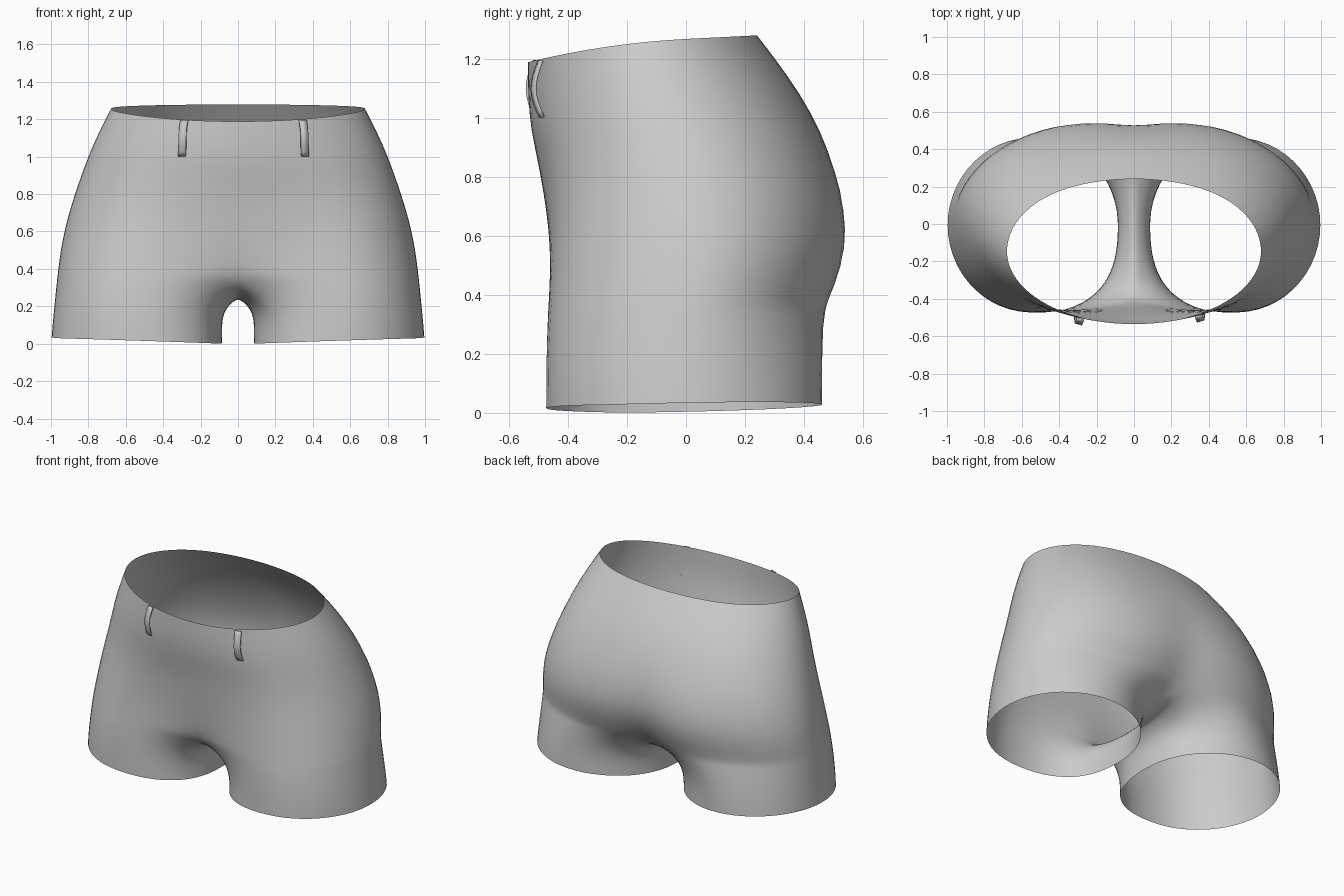
import bpy
import bmesh
from math import sin, cos, pi, radians

cube = bpy.data.objects.get("Cube")
if cube:
    bpy.data.objects.remove(cube)

OUTER, INNER = 20, 10       # columns around the hip, columns under the crotch
LEG_ROWS = 7
SPREAD = radians(45)        # how far the hip columns wrap onto the inner thigh


def make_material(name, color):
    mat = bpy.data.materials.new(name)
    mat.use_nodes = True
    mat.diffuse_color = color
    mat.node_tree.nodes["Principled BSDF"].inputs["Base Color"].default_value = color
    return mat


def make_object(name, bm, mat):
    mesh = bpy.data.meshes.new(name)
    bm.to_mesh(mesh)
    bm.free()
    obj = bpy.data.objects.new(name, mesh)
    bpy.context.collection.objects.link(obj)
    mesh.materials.append(mat)
    for poly in mesh.polygons:
        poly.use_smooth = True
    return obj


fabric = make_material("grey fabric", (0.6, 0.6, 0.6, 1))

# Hip rows: height, half width, then y, leg blend and centre dent for front and back
HIP = [
    (1.267, .682, (-.537, 0, 0), (.242, .14, 0)),
    (1.13, .75, (-.537, .1, 0), (.347, .2, 0)),
    (1.0, .805, (-.527, .2, 0), (.43, .25, 0)),
    (.88, .848, (-.504, .35, 0), (.493, .24, .02)),
    (.75, .892, (-.487, .5, .01), (.547, .2, .05)),
    (.62, .928, (-.474, .7, .02), (.574, .16, .09)),
    (.5, .952, (-.469, .85, .05), (.567, .16, .13)),
    (.37, .968, (-.471, .95, .11), (.515, .25, .2)),
]


def leg_angle(t):
    return -SPREAD + t * (pi + 2 * SPREAD) / pi


def hip_point(row, t):
    z, w, front, back = row
    is_back = t > pi / 2
    edge, blend, dent = back if is_back else front
    a = leg_angle(pi - t if is_back else t)
    lobe = (1 - blend) * abs(cos(t)) + blend * cos(max(a, 0))
    lobe -= dent * (1 - cos(min(a, 0))) / (1 - cos(SPREAD))
    mid = (front[0] + back[0]) / 2
    y = mid + (edge - mid) * lobe
    # the waistline dips toward the front
    rise = max(0, (z - .7) / .566)
    z += rise * (.05 * y - .18 * min(y, 0) ** 2)
    return (w * sin(t), y, z)


def hem_point(a):
    s, c = sin(a), cos(a)
    if s < 0 < c:           # fuller inner front of the thigh
        s, c = -(-s) ** .8, c ** .8
    x, y = .5425 + .458 * s, -.006 - .472 * c
    z = .033 * (x - .085) + .02 * (y + .2) + .025 * max(0, -y - .2)
    return (x, y, max(0, z))


# Half of the shorts: hip rows, then a leg tube that shares the crotch seam
bm = bmesh.new()
angles = [pi * j / OUTER for j in range(OUTER + 1)]
rows = [[bm.verts.new(hip_point(r, t)) for t in angles] for r in HIP]
for up, low in zip(rows, rows[1:]):
    for j in range(OUTER):
        bm.faces.new((up[j], low[j], low[j + 1], up[j + 1]))

# Crotch seam from back to front
back, front = rows[-1][-1].co, rows[-1][0].co
seam_angles = [pi * k / INNER for k in range(1, INNER)]
seam = []
for u in seam_angles:
    y = (back.y + front.y) / 2 + (back.y - front.y) / 2 * cos(u)
    seam.append(bm.verts.new((0, y, .37 - .13 * sin(u) ** .8)))

# Leg rows ease from the hip outline into the hem
ring = rows[-1] + seam
top = [v.co.copy() for v in ring]
hem = [hem_point(leg_angle(t)) for t in angles]
hem += [hem_point(pi + SPREAD + (pi - 2 * SPREAD) * u / pi) for u in seam_angles]
ease = [1.1 + 2.1 * abs(cos(t)) ** (6 if t > pi / 2 else 2) for t in angles]
ease += [3.2 + 1.8 * sin(u) for u in seam_angles]
for i in range(1, LEG_ROWS + 1):
    s = (i / LEG_ROWS) ** 1.3
    new = []
    for p, q, e in zip(top, hem, ease):
        f = 1 - (1 - s) ** e
        new.append(bm.verts.new((p.x + (q[0] - p.x) * f, p.y + (q[1] - p.y) * f,
                                 p.z + (q[2] - p.z) * s)))
    for j in range(len(ring)):
        n = (j + 1) % len(ring)
        bm.faces.new((ring[j], new[j], new[n], ring[n]))
    ring = new

shorts = make_object("shorts", bm, fabric)
mirror = shorts.modifiers.new("Mirror", 'MIRROR')
mirror.use_clip = True
subsurf = shorts.modifiers.new("Smooth", 'SUBSURF')
subsurf.levels = subsurf.render_levels = 1


# Belt loops: bowed strips standing just off the front of the waist
def belt_loop(name, x, y_base, lean):
    bm = bmesh.new()
    prev = None
    steps = 8
    for i in range(steps + 1):
        s = i / steps
        y = y_base - .027 * sin(pi * s)
        cx = x + lean * (s - .5) ** 2 * (2 if s > .5 else -.6)
        pair = [bm.verts.new((cx + d, y + .3 * (abs(cx + d) - abs(x)), 1.0 + .196 * s))
                for d in (-.02, .02)]
        if prev:
            bm.faces.new((prev[0], prev[1], pair[1], pair[0]))
        prev = pair
    obj = make_object(name, bm, fabric)
    solid = obj.modifiers.new("Thickness", 'SOLIDIFY')
    solid.thickness = .009
    bpy.context.view_layer.objects.active = obj
    obj.select_set(True)
    bpy.ops.object.shade_smooth_by_angle()
    obj.select_set(False)


belt_loop("right_belt_loop", -.298, -.51, .02)
belt_loop("left_belt_loop", .357, -.494, -.02)
